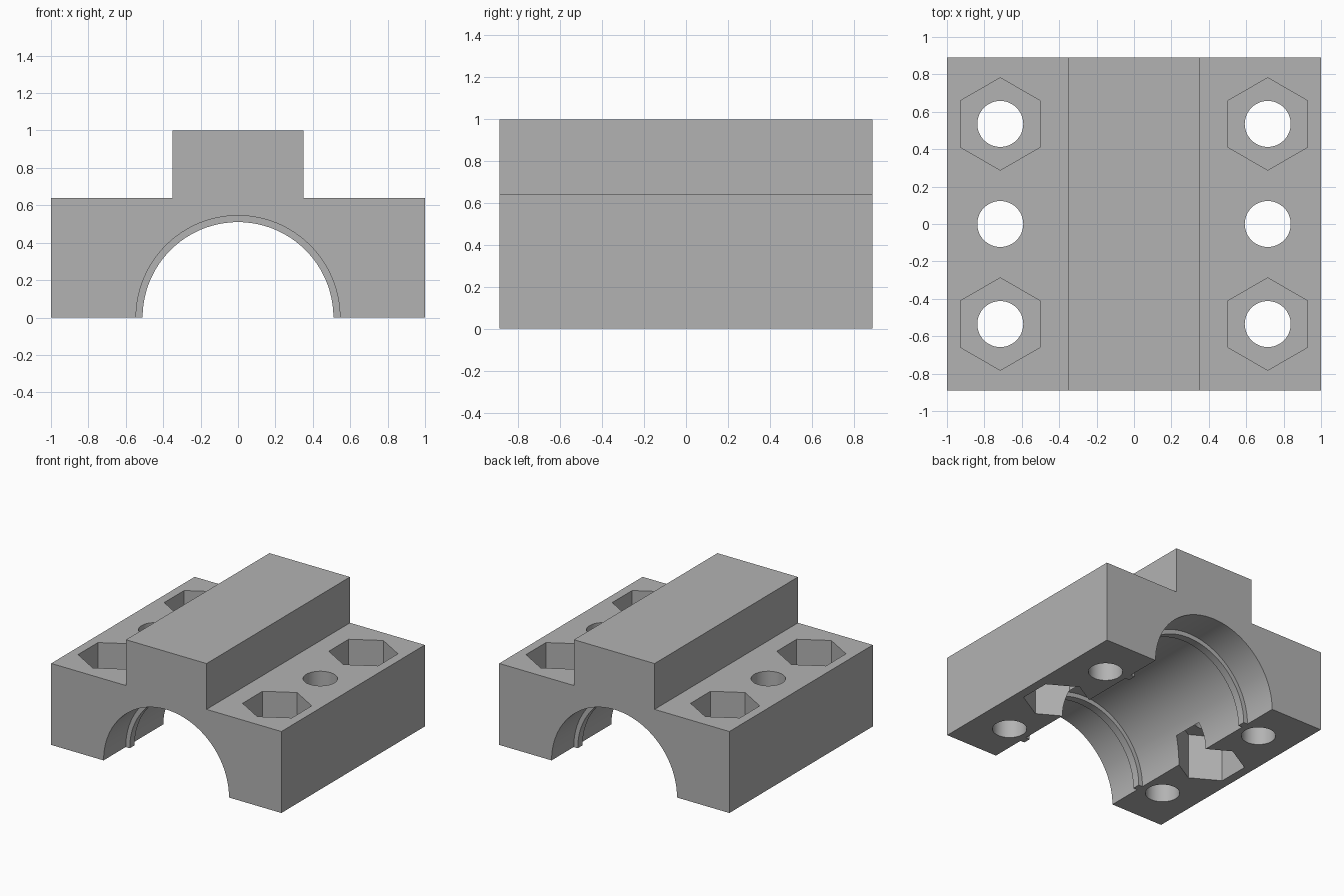
import bpy, bmesh
from math import pi, cos, sin, radians

if "Cube" in bpy.data.objects:
    bpy.data.objects.remove(bpy.data.objects["Cube"])

HALF_LENGTH = 0.89
FLANGE_Z = 0.64
BORE_R = 0.545
RIB_R = 0.51
BOLT_X = 0.715
BOLT_Y = 0.535
POCKET_DEPTH = 0.357

grey = bpy.data.materials.new("plain grey")
grey.use_nodes = True
colour = (0.45, 0.45, 0.45, 1)
grey.diffuse_color = colour
grey.node_tree.nodes["Principled BSDF"].inputs["Base Color"].default_value = colour


def half_circle(radius, steps=64):
    """Points over the top from -x to +x."""
    return [(-radius * cos(pi * i / steps), radius * sin(pi * i / steps))
            for i in range(steps + 1)]


def extrude_profile(name, points, y0, y1):
    """Extrude an x-z outline along y."""
    bm = bmesh.new()
    face = bm.faces.new([bm.verts.new((x, y0, z)) for x, z in points])
    moved = bmesh.ops.extrude_face_region(bm, geom=[face])["geom"]
    verts = [v for v in moved if isinstance(v, bmesh.types.BMVert)]
    bmesh.ops.translate(bm, vec=(0, y1 - y0, 0), verts=verts)
    bmesh.ops.recalc_face_normals(bm, faces=bm.faces)
    mesh = bpy.data.meshes.new(name)
    bm.to_mesh(mesh)
    bm.free()
    mesh.materials.append(grey)
    obj = bpy.data.objects.new(name, mesh)
    bpy.context.collection.objects.link(obj)
    return obj


def cut_prism(target, sides, radius, x, y, z0, z1):
    """Cut a vertical prism, with corners along y, out of the target."""
    bpy.ops.mesh.primitive_cylinder_add(
        vertices=sides, radius=radius, depth=z1 - z0, location=(x, y, (z0 + z1) / 2))
    cutter = bpy.context.object
    cutter.hide_render = True
    cutter.data.materials.append(grey)
    mod = target.modifiers.new("cut", "BOOLEAN")
    mod.operation = "DIFFERENCE"
    mod.solver = "EXACT"
    mod.object = cutter
    bpy.context.view_layer.objects.active = target
    bpy.ops.object.modifier_apply(modifier=mod.name)
    bpy.data.objects.remove(cutter)


def smooth(obj):
    bpy.ops.object.select_all(action="DESELECT")
    obj.select_set(True)
    bpy.context.view_layer.objects.active = obj
    bpy.ops.object.shade_smooth_by_angle(angle=radians(30))


# Stepped block with the half-round bore
outline = [(-1, 0)] + half_circle(BORE_R) + [
    (1, 0), (1, FLANGE_Z), (0.35, FLANGE_Z), (0.35, 1),
    (-0.35, 1), (-0.35, FLANGE_Z), (-1, FLANGE_Z)]
block = extrude_profile("bearing_block", outline, -HALF_LENGTH, HALF_LENGTH)

# Bolt holes and nut pockets: outer pockets open upward, middle ones downward
for x in (-BOLT_X, BOLT_X):
    for y in (-BOLT_Y, 0, BOLT_Y):
        if y:
            cut_prism(block, 6, 0.247, x, y, FLANGE_Z - POCKET_DEPTH, FLANGE_Z + 0.1)
        else:
            cut_prism(block, 6, 0.247, x, y, -0.1, POCKET_DEPTH)
        cut_prism(block, 48, 0.123, x, y, -0.2, FLANGE_Z + 0.2)
smooth(block)

# Two retaining ribs inside the bore
for name, y in (("front_rib", -0.585), ("back_rib", 0.585)):
    ring = half_circle(RIB_R) + half_circle(BORE_R + 0.002)[::-1]
    smooth(extrude_profile(name, ring, y - 0.03, y + 0.03))
